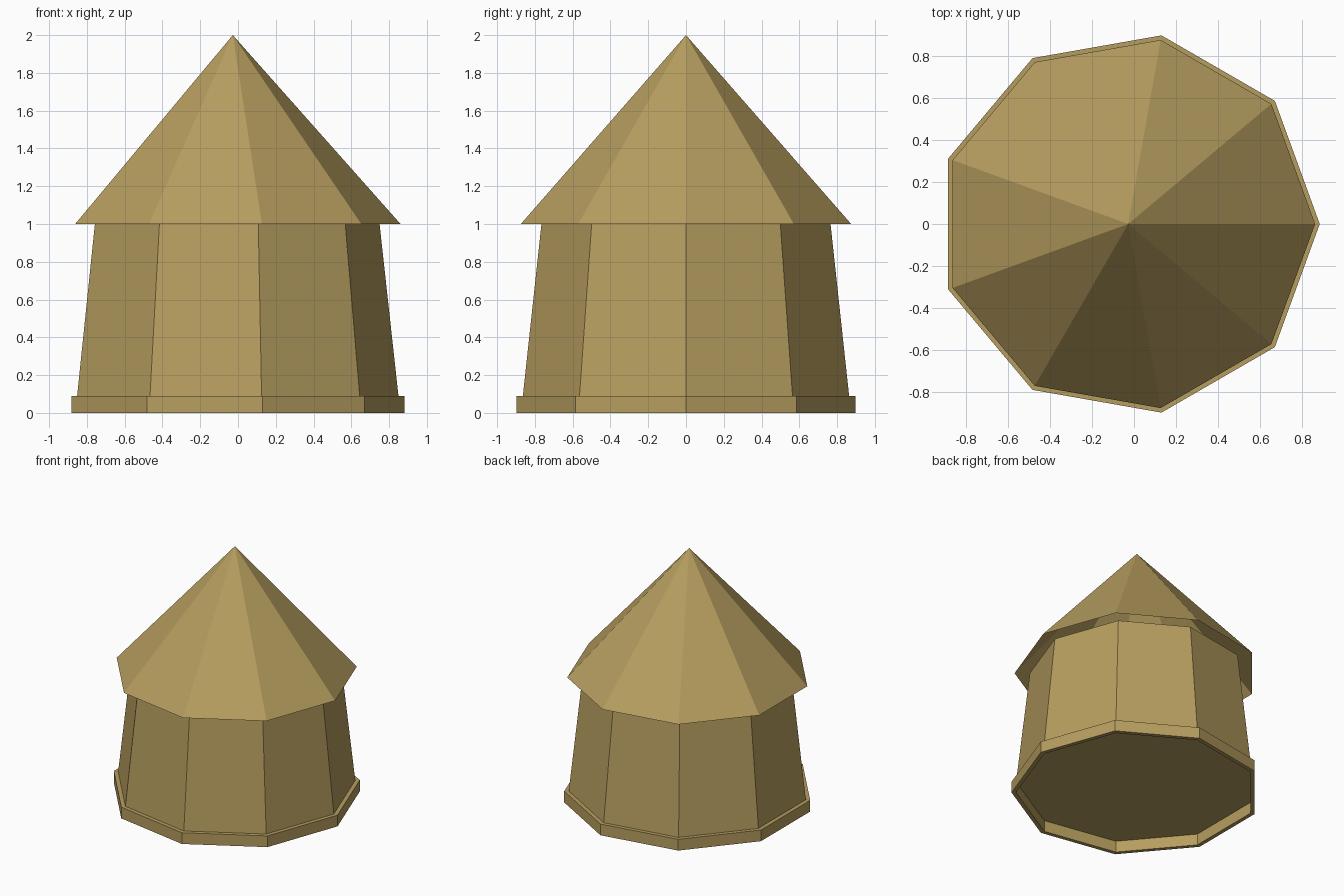
import bpy
import bmesh
from math import cos, sin, tau

SIDES = 9
CENTRE_X = -0.0275

cube = bpy.data.objects.get("Cube")
if cube:
    bpy.data.objects.remove(cube, do_unlink=True)

# One straw colour for the whole hut
straw = bpy.data.materials.new("straw")
straw.use_nodes = True
straw.diffuse_color = (0.47, 0.34, 0.115, 1)
bsdf = straw.node_tree.nodes["Principled BSDF"]
bsdf.inputs["Base Color"].default_value = straw.diffuse_color
bsdf.inputs["Roughness"].default_value = 0.9


def lathe(name, profile, closed=False, floor=False):
    """Sweep (radius, height) points round nine flat sides; radius 0 is a tip."""
    bm = bmesh.new()
    rings = []
    for radius, z in profile:
        count = SIDES if radius else 1
        rings.append([bm.verts.new((radius * cos(tau * i / SIDES),
                                    radius * sin(tau * i / SIDES), z))
                      for i in range(count)])
    pairs = list(zip(rings, rings[1:]))
    if closed:
        pairs.append((rings[-1], rings[0]))
    for low, high in pairs:
        for i in range(SIDES):
            j = (i + 1) % SIDES
            if len(high) == 1:
                bm.faces.new((low[i], low[j], high[0]))
            else:
                bm.faces.new((low[i], low[j], high[j], high[i]))
    if floor:
        bm.faces.new(rings[0][::-1])
    mesh = bpy.data.meshes.new(name)
    bm.to_mesh(mesh)
    bm.free()
    mesh.materials.append(straw)
    obj = bpy.data.objects.new(name, mesh)
    obj.location.x = CENTRE_X
    bpy.context.collection.objects.link(obj)
    return obj


# Low kerb around the foot, hollow underneath
lathe("base_ring", [(0.91, 0), (0.91, 0.09), (0.877, 0.09), (0.877, 0)], closed=True)
# Tapering walls with a floor
lathe("walls", [(0.877, 0.09), (0.777, 1.0)], floor=True)
# Conical roof, open below the eaves
lathe("roof", [(0.888, 1.0), (0, 2.0)])
